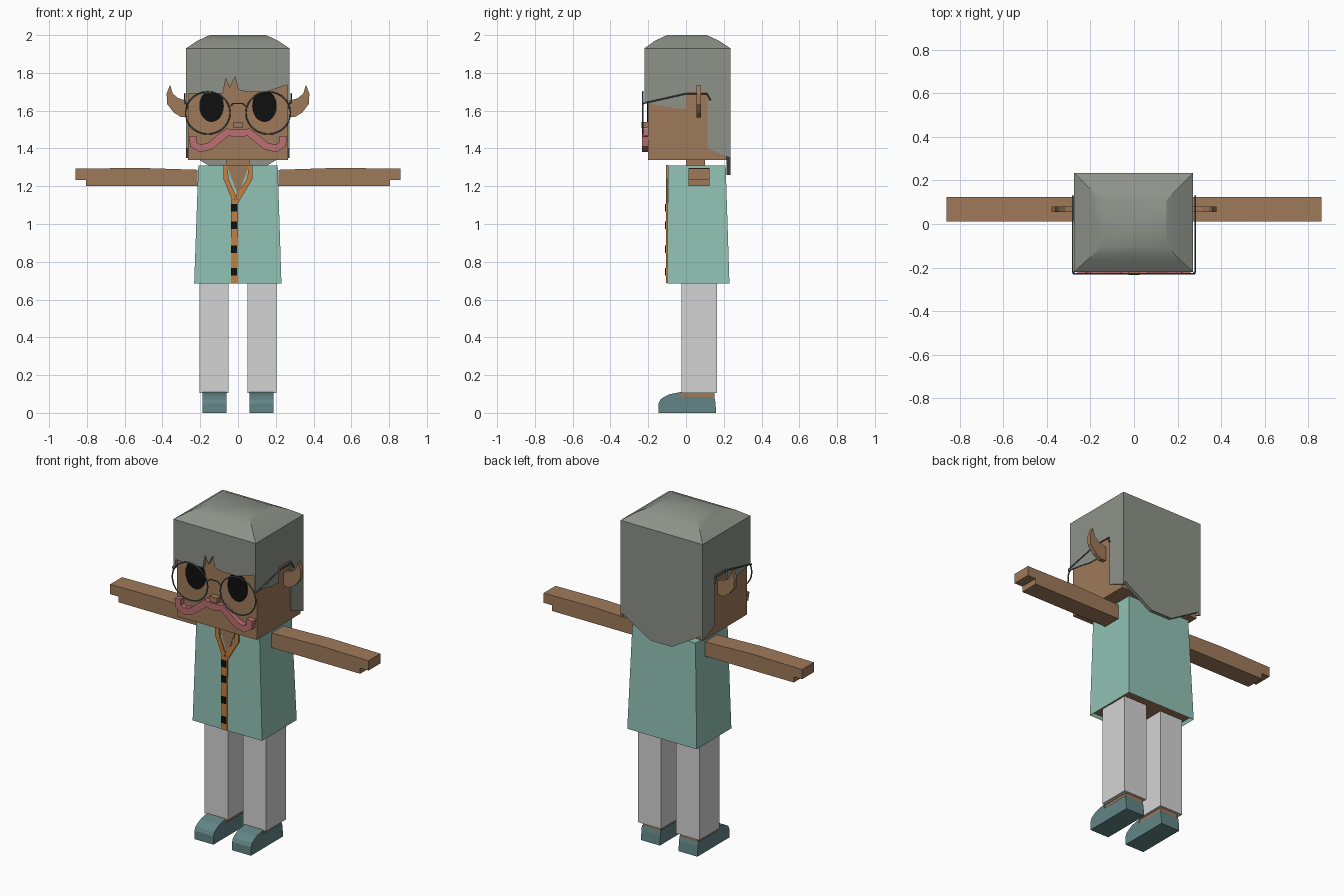
import bpy, bmesh, math
from mathutils import Vector

cube = bpy.data.objects.get("Cube")
if cube:
    bpy.data.objects.remove(cube)


def material(name, rgb):
    col = [(c / 255 / 12.92) if c < 10 else ((c / 255 + 0.055) / 1.055) ** 2.4 for c in rgb] + [1]
    m = bpy.data.materials.new(name)
    m.use_nodes = True
    m.diffuse_color = col
    m.node_tree.nodes["Principled BSDF"].inputs["Base Color"].default_value = col
    return m


SKIN = material("brown skin", (159, 122, 90))
HAIR = material("grey hair", (142, 146, 137))
TEAL = material("teal cloth", (146, 194, 180))
ORANGE = material("orange trim", (200, 126, 62))
WHITE = material("pale trousers", (212, 212, 212))
SHOE = material("slate shoe", (98, 133, 134))
BLACK = material("black", (16, 16, 16))
METAL = material("grey wire", (88, 100, 102))
PINK = material("pink moustache", (188, 112, 114))


def finish(name, bm, *mats):
    bmesh.ops.recalc_face_normals(bm, faces=bm.faces)
    me = bpy.data.meshes.new(name)
    bm.to_mesh(me)
    bm.free()
    for m in mats:
        me.materials.append(m)
    ob = bpy.data.objects.new(name, me)
    bpy.context.collection.objects.link(ob)
    return ob


def loft(name, mat, *rings):
    """Skin a closed solid through matching rings of points."""
    bm = bmesh.new()
    loops = [[bm.verts.new(p) for p in r] for r in rings]
    n = len(loops[0])
    for a, b in zip(loops, loops[1:]):
        for i in range(n):
            j = (i + 1) % n
            bm.faces.new((a[i], a[j], b[j], b[i]))
    bm.faces.new(loops[0])
    bm.faces.new(loops[-1])
    return finish(name, bm, mat)


def prism(name, mat, pts, axis, lo, hi):
    """Extrude a flat profile along the named axis."""
    def put(p, d):
        return {"x": (d, p[0], p[1]), "y": (p[0], d, p[1])}[axis]
    return loft(name, mat, [put(p, lo) for p in pts], [put(p, hi) for p in pts])


def rect(x0, x1, y0, y1, z):
    return [(x0, y0, z), (x1, y0, z), (x1, y1, z), (x0, y1, z)]


def box(name, mat, x0, x1, y0, y1, z0, z1):
    return loft(name, mat, rect(x0, x1, y0, y1, z0), rect(x0, x1, y0, y1, z1))


def wire(name, mat, pts, r, cyclic=False):
    cu = bpy.data.curves.new(name, "CURVE")
    cu.dimensions = "3D"
    cu.bevel_depth = r
    cu.bevel_resolution = 1
    sp = cu.splines.new("POLY")
    sp.points.add(len(pts) - 1)
    for q, p in zip(sp.points, pts):
        q.co = (*p, 1)
    sp.use_cyclic_u = cyclic
    cu.materials.append(mat)
    ob = bpy.data.objects.new(name, cu)
    bpy.context.collection.objects.link(ob)


def ribbon(path, w):
    """Outline of a band of width w along a flat path."""
    left, right = [], []
    for i, p in enumerate(path):
        a, b = Vector(path[max(i - 1, 0)]), Vector(path[min(i + 1, len(path) - 1)])
        t = (b - a).normalized()
        n = Vector((-t.y, t.x)) * w / 2
        left.append(Vector(p) + n)
        right.append(Vector(p) - n)
    return left + right[::-1]


# Head and neck
box("head", SKIN, -0.265, 0.265, -0.2, 0.215, 1.34, 1.92)
box("neck", SKIN, -0.06, 0.06, 0, 0.1, 1.29, 1.35)

# Hair: crown, fringe with spiky parting, side panels, pointed back panel
crown = loft("hair_crown", HAIR, rect(-0.275, 0.272, -0.22, 0.235, 1.9),
             rect(-0.275, 0.272, -0.22, 0.235, 1.93),
             rect(-0.215, 0.212, -0.165, 0.175, 1.97),
             rect(-0.15, 0.15, -0.1, 0.11, 2.0))
prism("hair_fringe", HAIR, [(-0.275, 1.91), (-0.275, 1.69), (-0.08, 1.69), (-0.065, 1.77), (-0.045, 1.72),
      (-0.015, 1.78), (0, 1.71), (0.05, 1.7), (0.15, 1.7), (0.272, 1.74), (0.272, 1.91)], "y", -0.22, -0.2)
side = [(-0.22, 1.64), (-0.12, 1.625), (-0.06, 1.612), (0, 1.61), (0, 1.7), (0.115, 1.7),
        (0.115, 1.4), (0.235, 1.35), (0.235, 1.91), (-0.22, 1.91)]
prism("hair_side_left", HAIR, side, "x", 0.262, 0.272)
prism("hair_side_right", HAIR, side, "x", -0.275, -0.262)
prism("hair_back", HAIR, [(-0.275, 1.91), (-0.275, 1.38), (-0.07, 1.26), (0.07, 1.26),
      (0.272, 1.38), (0.272, 1.91)], "y", 0.215, 0.235)

# Tunic with a recessed underside
tunic = loft("tunic", TEAL, rect(-0.232, 0.23, -0.1, 0.23, 0.685), rect(-0.21, 0.21, -0.095, 0.21, 1.31))
tunic.data.materials.append(SKIN)
bm = bmesh.new()
bm.from_mesh(tunic.data)
bm.faces.ensure_lookup_table()
under = [f for f in bm.faces if f.normal.z < -0.9]
bmesh.ops.inset_region(bm, faces=under, thickness=0.01, depth=-0.02)
for f in under:
    f.material_index = 1
bm.to_mesh(tunic.data)
bm.free()

# Neckline, collar, placket and buttons
prism("neck_opening", SKIN, [(-0.06, 1.312), (0.06, 1.312), (0, 1.15)], "y", -0.101, -0.094)
for s, tag in ((1, "left"), (-1, "right")):
    prism("collar_" + tag, ORANGE, [(s * 0.055, 1.312), (s * 0.078, 1.312), (s * 0.078, 1.24),
          (s * 0.012 - 0.012, 1.11), (-0.012, 1.15), (s * 0.05, 1.24)], "y", -0.106, -0.094)
box("placket", ORANGE, -0.036, 0, -0.106, -0.09, 0.687, 1.13)
for z in (0.748, 0.867, 0.993, 1.086):
    box("button", BLACK, -0.036, -0.006, -0.111, -0.1, z - 0.02, z + 0.02)

# Parts found on both sides
for s, tag in ((1, "left"), (-1, "right")):
    # Arm with a notched hand
    prism("arm_" + tag, SKIN, [(s * x, z) for x, z in ((0.215, 1.2), (0.805, 1.2), (0.805, 1.234),
          (0.86, 1.234), (0.86, 1.293), (0.52, 1.297), (0.215, 1.287))], "y", 0.012, 0.125)
    # Leg, ankle and shoe
    a, b = sorted((s * 0.05, s * 0.205))
    box("leg_" + tag, WHITE, a, b, -0.025, 0.165, 0.105, 0.7)
    a, b = sorted((s * 0.065, s * 0.182))
    box("ankle_" + tag, SKIN, a, b, -0.03, 0.15, 0.06, 0.11)
    inner = [(-0.115, 0.085), (-0.09, 0.098), (-0.03, 0.11), (-0.03, 0.085), (0.15, 0.085)]
    outer = [(-0.145, 0), (-0.145, 0.05), (-0.135, 0.072)] + inner + [(0.155, 0.06), (0.16, 0)]
    prism("shoe_" + tag, SHOE, outer, "x", s * 0.062, s * 0.188)
    # Pointed ear
    prism("ear_" + tag, SKIN, [(s * x, z) for x, z in ((0.26, 1.57), (0.3, 1.565), (0.34, 1.59),
          (0.375, 1.635), (0.378, 1.69), (0.36, 1.737), (0.345, 1.69), (0.315, 1.665), (0.26, 1.65))],
          "y", 0.055, 0.08)
    # Eye
    eye = []
    for i in range(24):
        t = math.tau * i / 24
        eye.append((s * 0.14 + 0.065 * math.cos(t), min(1.695, 1.625 + 0.085 * math.sin(t))))
    prism("eye_" + tag, BLACK, eye, "y", -0.207, -0.198)
    # Spectacle rim and temple
    ring = []
    for i in range(28):
        t = math.tau * i / 28
        ring.append((s * 0.16 + 0.118 * math.cos(t), -0.228, 1.588 + 0.112 * math.sin(t)))
    wire("glasses_rim_" + tag, METAL, ring, 0.004, True)
    wire("glasses_temple_" + tag, METAL, [(s * 0.272, -0.228, 1.635), (s * 0.281, -0.22, 1.64),
         (s * 0.281, 0, 1.69), (s * 0.281, 0.11, 1.69), (s * 0.281, 0.13, 1.655)], 0.004)

wire("glasses_bridge", METAL, [(-0.05, -0.228, 1.615), (-0.025, -0.228, 1.638),
     (0.025, -0.228, 1.638), (0.05, -0.228, 1.615)], 0.004)

# Nose and moustache
box("nose", SKIN, -0.025, 0.025, -0.235, -0.19, 1.508, 1.54)
half = [(0.24, 1.465), (0.235, 1.42), (0.2, 1.4), (0.15, 1.412), (0.1, 1.452), (0.055, 1.487), (0.02, 1.48)]
wave = [(-x, z) for x, z in half] + half[::-1]
prism("moustache", PINK, ribbon(wave, 0.04), "y", -0.232, -0.195)

# Soft shading on the crown only
bpy.ops.object.select_all(action="DESELECT")
crown.select_set(True)
bpy.context.view_layer.objects.active = crown
bpy.ops.object.shade_smooth_by_angle(angle=math.radians(25))
